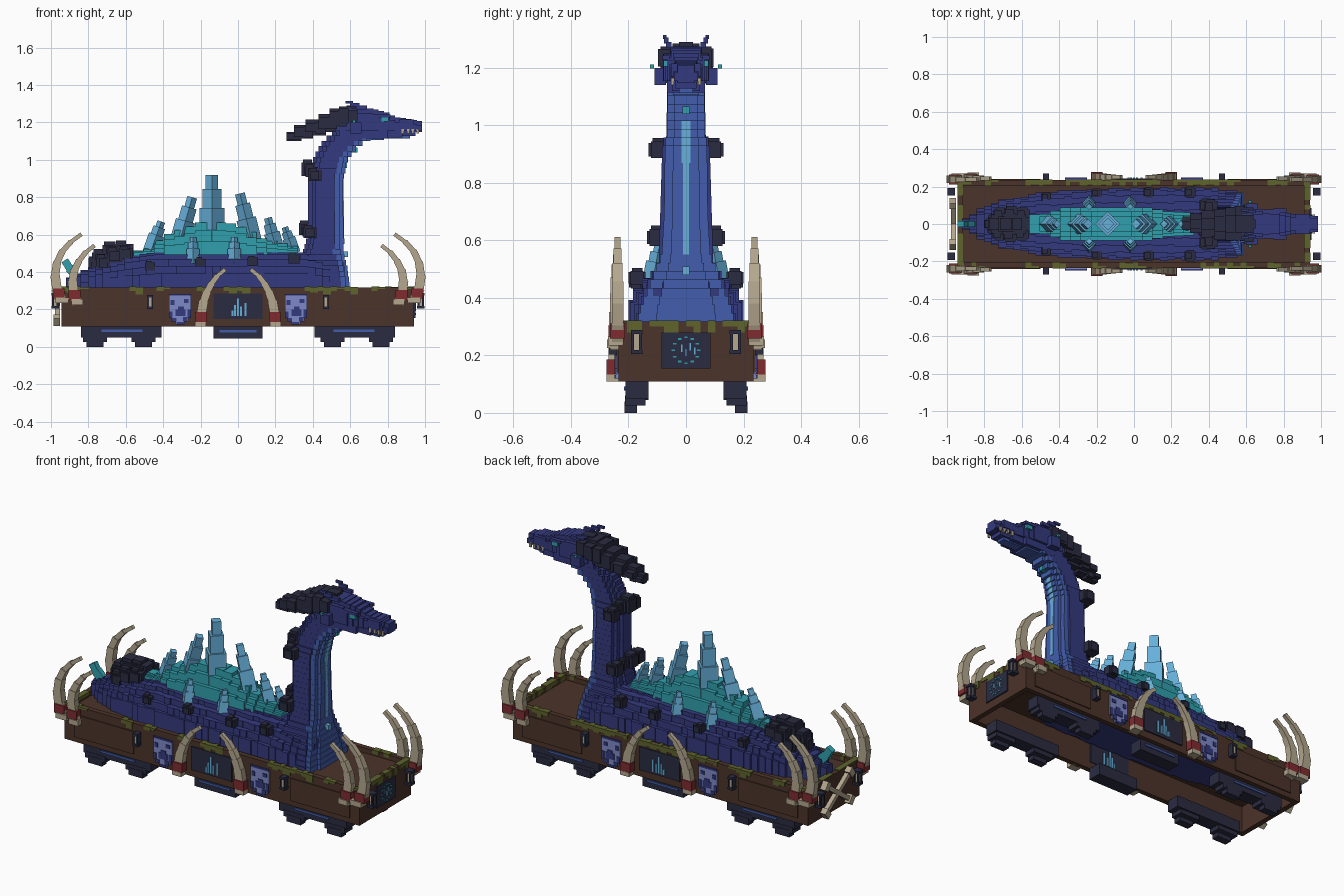
import bpy, bmesh, math, random
from mathutils import Matrix, Vector

random.seed(4)
cube = bpy.data.objects.get("Cube")
if cube:
    bpy.data.objects.remove(cube)


def material(name, *rgb):
    lin = [((c / 255 + 0.055) / 1.055) ** 2.4 for c in rgb] + [1]
    m = bpy.data.materials.new(name)
    m.use_nodes = True
    m.diffuse_color = lin
    m.node_tree.nodes["Principled BSDF"].inputs["Base Color"].default_value = lin
    return m


wood = material("brown wood", 75, 51, 41)
navy = material("navy scales", 52, 58, 126)
blue = material("blue belly", 66, 93, 172)
teal = material("teal mineral", 48, 160, 174)
ice = material("pale blue crystal", 103, 176, 218)
slate = material("dark slate", 42, 43, 64)
bone = material("bone", 180, 167, 142)
red = material("red wrap", 128, 43, 48)
moss = material("olive moss", 94, 99, 44)
cloth = material("lilac cloth", 126, 138, 200)

SIGNS = (-1, 1)
CORNERS = [(a, b) for a in SIGNS for b in SIGNS]


def build(name, mat, parts):
    """Join boxes given as (centre, size, optional rotation matrix)."""
    bm = bmesh.new()
    for c, s, *r in parts:
        rot = r[0] if r else Matrix()
        bmesh.ops.create_cube(bm, size=1, matrix=Matrix.Translation(c) @ rot @ Matrix.Diagonal((*s, 1)))
    me = bpy.data.meshes.new(name)
    bm.to_mesh(me)
    bm.free()
    me.materials.append(mat)
    ob = bpy.data.objects.new(name, me)
    bpy.context.collection.objects.link(ob)


def span(x0, x1, y0, y1, z0, z1):
    return ((x0 + x1) / 2, (y0 + y1) / 2, (z0 + z1) / 2), (abs(x1 - x0), abs(y1 - y0), abs(z1 - z0))


def mid(x0, x1, hw, z0, z1):
    return span(x0, x1, -hw, hw, z0, z1)


def prof(t, pts):
    """Read a value off a piecewise linear profile."""
    for (a, va), (b, vb) in zip(pts, pts[1:]):
        if t <= b:
            return va + (vb - va) * max(0, t - a) / (b - a)
    return pts[-1][1]


def steps(a, b, n):
    return [(a + (b - a) * i / n, a + (b - a) * (i + 1) / n) for i in range(n)]


def chain(pts, y, w0, w1, depth):
    """Tapering boxes along a path in the xz plane."""
    out = []
    n = len(pts) - 1
    for i, (p, q) in enumerate(zip(pts, pts[1:])):
        dx, dz = q[0] - p[0], q[1] - p[1]
        w = w0 + (w1 - w0) * i / n
        out.append((((p[0] + q[0]) / 2, y, (p[1] + q[1]) / 2), (w, min(depth, w), math.hypot(dx, dz) * 1.12),
                    Matrix.Rotation(math.atan2(dx, dz), 4, 'Y')))
    return out


# Wagon box: open underneath, with a sunken deck
build("wagon_side_walls", wood, [span(-.945, .94, s * .205, s * .235, .11, .318) for s in SIGNS])
build("wagon_end_walls", wood, [mid(.91, .94, .21, .11, .318), mid(-.945, -.915, .21, .11, .318)])
build("wagon_deck", wood, [mid(-.92, .92, .21, .265, .29)])
build("wagon_panels", wood, [span(a * .5, a * .88, s * .235, s * .241, .14, .27) for a, s in CORNERS])

# Moss scattered on the rim in ragged clumps
patches = []
for s in SIGNS:
    for a, b in steps(-.94, .93, 26):
        if random.random() < .55:
            m = a + (b - a) * random.uniform(.3, .6)
            patches.append(span(a, m, s * .203, s * .239, .3, .322))
            patches.append(span(m, b, s * random.choice((.21, .225)), s * .239, random.choice((.28, .29, .31)), .321))
    for a, b in steps(-.23, .23, 18):
        if random.random() < .8:
            patches.append(span(s * .91, s * .944, a, b, .32 - random.choice((.02, .04)), .322))
build("rim_moss", moss, patches)

# Running gear
gear, stripes = [], []
for s in SIGNS:
    for c in SIGNS:
        gear.append(span(c * .41, c * .84, s * .13, s * .21, .05, .115))
        for x in (.505, .765):
            gear.append(span(c * x - .065, c * x + .065, s * .14, s * .212, .025, .06))
            gear.append(span(c * x - .045, c * x + .045, s * .17, s * .214, 0, .04))
        stripes.append(span(c * .51, c * .73, s * .205, s * .216, .08, .092))
    gear.append(span(-.13, .13, s * .13, s * .21, .045, .112))
    stripes.append(span(-.1, .1, s * .205, s * .216, .078, .09))
build("bogies", slate, gear)
build("bogie_stripes", blue, stripes)

# Side and end windows with crystals, showing inside as well
build("windows", slate, [span(-.13, .13, s * .2, s * .243, .15, .285) for s in SIGNS]
      + [mid(.935, .948, .085, .155, .28)])
shards = []
for s in SIGNS:
    for x, h in ((-.03, .03), (-.016, .06), (0, .095), (.016, .05), (.04, .07)):
        shards.append(span(x - .005, x + .005, s * .196, s * .248, .165, .165 + h))
build("window_crystals", ice, shards)
ring = []
for i in range(12):
    t = i * math.tau / 12
    ring.append(((.949, .045 * math.cos(t), .218 + .045 * math.sin(t)), (.006, .012, .006)))
build("end_window_glow", teal, ring)
build("end_window_glyph", ice, [((.949, y, z), (.006, .005, .025)) for y, z in ((-.015, .225), (0, .21), (.015, .23), (.03, .215))])

# Shield banners with navy markings
banners, marks = [], []
for c, s in CORNERS:
    x = c * .31
    for hw, z0, z1 in ((.06, .155, .28), (.045, .135, .16), (.025, .12, .14)):
        banners.append(span(x - hw, x + hw, s * .23, s * .244, z0, z1))
    for u0, u1, z0, z1 in ((-.025, .03, .165, .2), (-.01, .02, .195, .215), (-.06, -.04, .155, .19), (.04, .06, .155, .2),
                           (-.05, -.03, .225, .25), (.02, .045, .235, .255), (-.045, -.02, .135, .155),
                           (.015, .04, .135, .16), (-.02, .02, .12, .132), (-.06, .06, .274, .284)):
        marks.append(span(x + u0, x + u1, s * .24, s * .248, z0, z1))
build("banners", cloth, banners)
build("banner_marks", navy, marks)

# Lanterns
frames, lamps = [], []
for c, s in CORNERS:
    frames += [((c * .47, s * .25, z), (.032, .04, .014)) for z in (.21, .27)]
    frames += [((c * .978, s * .172, z), (.04, .04, .014)) for z in (.212, .282)]
    frames += [((c * x, s * .172 + d, .247), (.01, .011, .075)) for x in (.965, .99) for d in (-.014, .014)]
    frames += [((c * .47 + d, s * .25, .24), (.008, .036, .06)) for d in (-.011, .011)]
    lamps += [((c * .47, s * .25, .24), (.014, .026, .05)), ((c * .977, s * .172, .247), (.022, .018, .065))]
build("lantern_frames", slate, frames)
build("lantern_lamps", bone, lamps)

# Tusks: a pair at each corner and a pair around each side window
tusks, wraps = [], []
for c, s in CORNERS:
    outer = [(.945, .25), (.968, .31), (.978, .38), (.968, .45), (.94, .51), (.895, .56), (.84, .6)]
    inner = [(.86, .23), (.878, .29), (.885, .35), (.875, .41), (.85, .46), (.815, .505), (.77, .54)]
    middle = [(.2, .115), (.195, .18), (.185, .24), (.165, .295), (.14, .34), (.11, .38), (.07, .412)]
    for path, y, z in ((outer, .238, .285), (inner, .244, .278), (middle, .25, .16)):
        tusks += chain([(c * x, h) for x, h in path], s * y, .058, .014, .04)
        wraps.append(((c * prof(z, [(h, x) for x, h in path]), s * y, z), (.064, .052, .052)))
    tusks += [((c * .94, s * .246, .25), (.07, .05, .03)), ((c * .86, s * .25, .24), (.06, .05, .03)),
              ((c * .2, s * .252, .122), (.058, .05, .024))]
build("tusks", bone, tusks)
build("tusk_wraps", red, wraps)

# Crossed bones on the rear end
cross = []
for s in SIGNS:
    turn = Matrix.Rotation(s * .95, 4, 'X')
    cross.append(((-.965, 0, .22), (.025, .025, .27), turn))
    for e in SIGNS:
        p = turn @ Vector((0, 0, e * .135))
        cross.append(((-.97, p.y, .22 + p.z), (.035, .05, .035), turn))
build("crossed_bones", bone, cross)

# Serpent body: stepped slices
top = [(-.92, .36), (-.85, .4), (-.75, .44), (-.6, .48), (-.45, .505), (.35, .505), (.56, .46)]
wide = [(-.92, .02), (-.8, .09), (-.7, .13), (-.5, .165), (-.2, .188), (.42, .195), (.5, .17), (.57, .13)]
body, shoulder = [], [(1, .5), (.93, .68), (.8, .84), (.61, .95), (.4, 1)]
for a, b in steps(-.92, .57, 38):
    h, w = prof((a + b) / 2, top) - .28, prof((a + b) / 2, wide)
    for k, f in shoulder:
        body.append(mid(a, b, w * k + random.uniform(-.006, .006), .255, .28 + h * f))
build("serpent_body", navy, body)
build("tail_fin", teal, chain([(-.87, .39), (-.9, .42), (-.925, .46)], 0, .05, .03, .03))

# Neck: stacked slices with a lighter belly
rear = [(.3, .28), (.5, .345), (.6, .375), (.9, .375), (1, .4), (1.05, .425), (1.1, .455), (1.17, .53)]
fore = [(.3, .6), (.42, .585), (.5, .565), (.9, .56), (1, .585), (1.05, .62), (1.1, .68), (1.16, .78)]
girth = [(.3, .18), (.42, .15), (.52, .095), (.93, .083), (.97, .068), (1.17, .065)]
chest = [(.3, .17), (.36, .16), (.45, .125), (.55, .085), (.7, .076), (.93, .073), (.97, .066), (1.17, .064)]
neck, belly, glow = [], [], []
for a, b in steps(.29, 1.16, 30):
    z = (a + b) / 2
    r, f, g, c = (prof(z, p) for p in (rear, fore, girth, chest))
    neck += [mid(r + .04, f - .045, g, a, b), mid(r + .02, f - .04, g * .75, a, b), mid(r, f - .04, g * .45, a, b)]
    belly += [mid(f - .06, f - .018, c, a, b), mid(f - .06, f, c * .62, a, b)]
    if .55 < z < 1.02:
        glow.append(mid(f - .01, f + .004, .016 if z > .86 else .011, a, b))
build("neck", navy, neck)
build("neck_belly", blue, belly)
build("belly_glow", ice, glow + [mid(.56, .588, .012, .48, .51)])
build("throat_gem", teal, [mid(.58, .64, .012, 1.04, 1.065)])

# Head, jaw and face
crown = [(.52, 1.24), (.58, 1.275), (.7, 1.275), (.78, 1.26), (.84, 1.23), (.99, 1.205)]
cheek = [(.52, .06), (.62, .08), (.74, .078), (.82, .058), (.9, .05), (.99, .04)]
head = []
for a, b in steps(.52, .985, 16):
    h, w = prof((a + b) / 2, crown), prof((a + b) / 2, cheek)
    head += [mid(a, b, w, 1.155, h - .025), mid(a, b, w * .7, 1.15, h)]
build("head", navy, head + [mid(.86, .94, .053, 1.17, 1.215)])
build("jaw", navy, [mid(.6, .8, .066, 1.115, 1.16), mid(.8, .88, .048, 1.12, 1.16), mid(.88, .95, .036, 1.128, 1.155)])
build("jaw_underside", blue, [mid(.66, .78, .045, 1.106, 1.12), mid(.8, .92, .025, 1.113, 1.13)])
build("cheek_fins", navy, [span(.6, .66, s * .07, s * .11, 1.14, 1.2) for s in SIGNS])
build("teeth", bone, [((x, s * .047, 1.153), (.013, .01, .024)) for s in SIGNS for x in (.88, .91, .935, .96)])
build("eyes", teal, [((.785, s * .07, 1.215), (.038, .018, .022)) for s in SIGNS]
      + [((.62, s * .118, 1.205), (.016, .014, .014)) for s in SIGNS])
build("brow_ridges", navy, [((.78, s * .07, 1.235), (.07, .024, .016)) for s in SIGNS])
horns = []
for s in SIGNS:
    horns += [((.66, s * .06, 1.28), (.06, .02, .02)), ((.625, s * .068, 1.295), (.05, .016, .02)),
              ((.595, s * .074, 1.308), (.04, .012, .014))]
build("horns", navy, horns)

# Dark mane sweeping back from the head, in chunky tiers
mane = [mid(.58, .65, .025, 1.25, 1.29)]
for x0, x1, hw, z0, z1 in ((.26, .34, .025, 1.1, 1.15), (.3, .4, .04, 1.115, 1.185), (.36, .47, .055, 1.13, 1.215),
                           (.43, .53, .07, 1.15, 1.245), (.49, .58, .075, 1.17, 1.275), (.54, .64, .078, 1.185, 1.285)):
    mane.append(mid(x0, x1, hw * .6, z0, z1))
    for s in SIGNS:
        for a, b in steps(x0, x1, 2):
            d = random.uniform(.005, .02)
            mane.append(span(a, b, s * hw * .3, s * (hw + d), z0 + d, z1 - d))
build("mane", slate, mane)


# Rocky lumps on neck, flanks and tail
def lump(x, y, z, r):
    return [((x, y, z), (2 * r, 1.5 * r, 1.6 * r)), ((x, y, z), (1.3 * r, 2 * r, 1.3 * r)),
            ((x - r * .3, y, z + r * .4), (1.1 * r, 1.2 * r, 1.5 * r))]


rocks = []
for s in SIGNS:
    for x, y, z, r in ((.41, .095, .915, .036), (.385, .1, .61, .036), (.08, .17, .455, .028),
                       (-.2, .165, .45, .026), (-.47, .145, .43, .026), (.3, .17, .47, .03)):
        rocks += lump(x, s * y, z, r)
for x, z, r in ((.385, .95, .045), (.365, .63, .04), (-.61, .51, .05), (-.67, .5, .055), (-.73, .465, .05), (-.77, .45, .03)):
    rocks += lump(x, 0, z, r)
    rocks += lump(x + .015, r, z - .01, r * .75) + lump(x + .01, -r, z - .015, r * .75)
build("rocky_lumps", slate, rocks)

# Stepped mineral mound on the back, narrower at its ends
ridge = [(-.56, .51), (-.46, .53), (-.4, .59), (-.27, .64), (-.2, .665), (-.05, .665), (.05, .63), (.12, .58), (.33, .53)]
flank = [(-.56, .05), (-.44, .055), (-.4, .087), (.1, .087), (.16, .068), (.33, .06)]
mound = []
for a, b in steps(-.56, .32, 16):
    h, w = prof((a + b) / 2, ridge), prof((a + b) / 2, flank)
    mound += [mid(a, b, w * k, .45, .5 + (h - .5) * f) for k, f in ((1, .4), (.76, .75), (.48, 1))]
build("mineral_mound", teal, mound)


# Crystals: three shrinking blocks along a leaning axis
def crystal(base, tip, w):
    b, t = Vector(base), Vector(tip)
    rot = (t - b).to_track_quat('Z', 'Y').to_matrix().to_4x4() @ Matrix.Rotation(math.pi / 4, 4, 'Z')
    return [(b.lerp(t, f / 2), (w * k, w * k, (t - b).length * f), rot) for f, k in ((.58, 1), (.82, .76), (1, .5))]


spikes = crystal((-.14, 0, .5), (-.14, 0, .92), .095)
for x, lean, z, w in ((-.33, .085, .8, .075), (-.47, .06, .67, .06), (.09, -.08, .82, .075), (.21, -.05, .69, .06), (.3, -.05, .64, .05)):
    spikes += crystal((x, 0, .5), (x + lean, 0, z), w)
for s in SIGNS:
    for x in (-.24, -.02):
        spikes += crystal((x, s * .12, .44), (x, s * .092, .585), .05)
build("crystals", ice, spikes)
